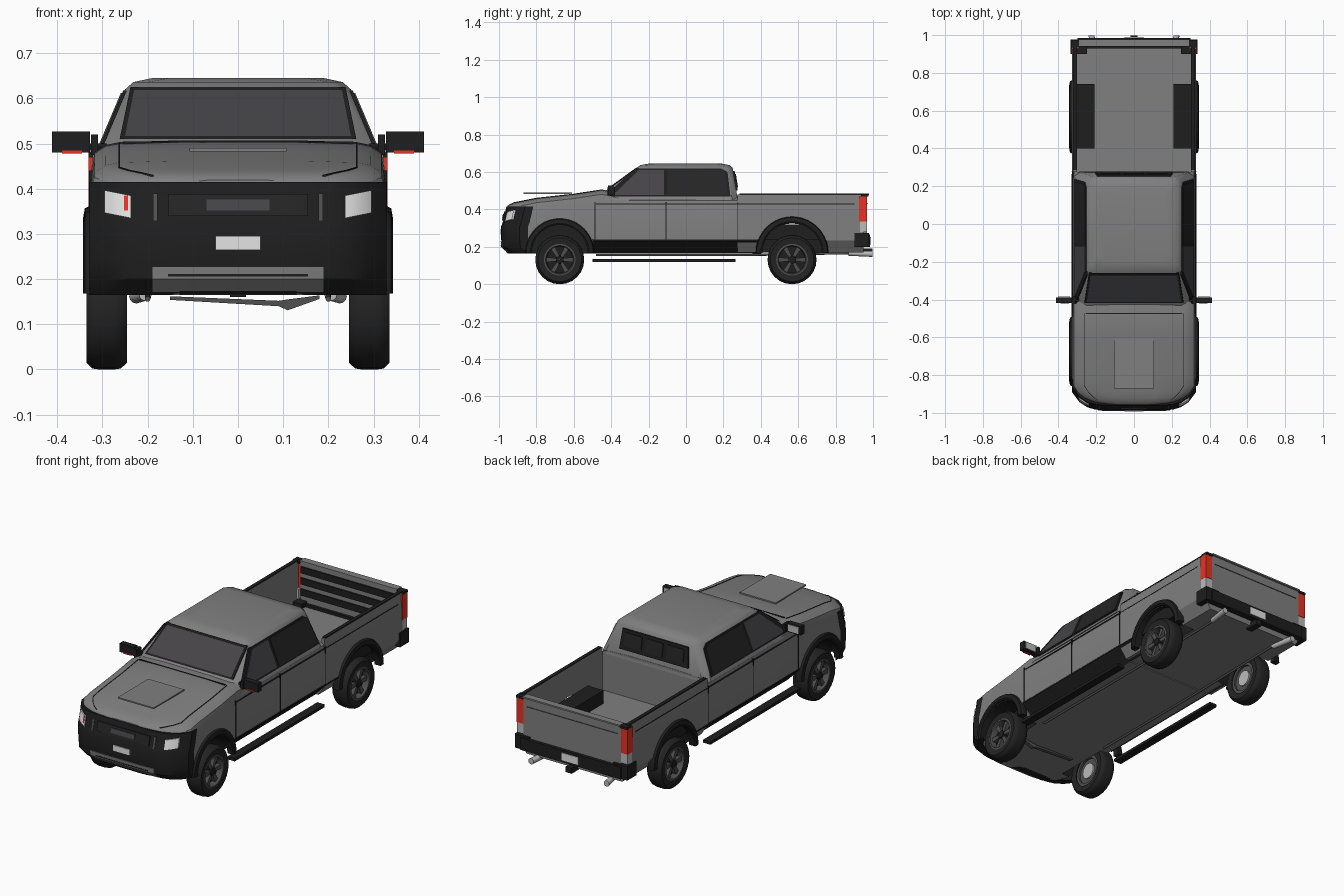
import bpy, bmesh, math
from mathutils import Vector

old = bpy.data.objects.get("Cube")
if old:
    bpy.data.objects.remove(old, do_unlink=True)


def material(name, r, g, b):
    m = bpy.data.materials.new(name)
    m.use_nodes = True
    m.diffuse_color = (r, g, b, 1)
    m.node_tree.nodes["Principled BSDF"].inputs["Base Color"].default_value = (r, g, b, 1)
    return m


PAINT = material("grey paint", .215, .215, .215)
TRIM = material("black trim", .013, .013, .013)
GLASS = material("tinted glass", .06, .057, .062)
DARK = material("dark glass", .018, .018, .019)
RUBBER = material("tyre rubber", .017, .017, .017)
RIM = material("rim metal", .08, .08, .08)
CHROME = material("light metal", .5, .5, .5)
WHITE = material("lamp white", .78, .78, .78)
RED = material("lamp red", .85, .035, .02)
SIDES = (("left", 1), ("right", -1))


def smooth(ob, angle):
    bpy.ops.object.select_all(action='DESELECT')
    ob.select_set(True)
    bpy.context.view_layer.objects.active = ob
    bpy.ops.object.shade_smooth_by_angle(angle=math.radians(angle))


def loft(name, rings, mat, caps=True, loop=False):
    """Skin a row of closed rings of points."""
    bm = bmesh.new()
    vs = [[bm.verts.new(p) for p in r] for r in rings]
    n = len(vs[0])
    rows = list(zip(vs, vs[1:])) + ([(vs[-1], vs[0])] if loop else [])
    for a, b in rows:
        for i in range(n):
            j = (i + 1) % n
            bm.faces.new((a[i], a[j], b[j], b[i]))
    if caps and not loop:
        bm.faces.new(vs[0])
        bm.faces.new(vs[-1][::-1])
    bmesh.ops.recalc_face_normals(bm, faces=bm.faces)
    me = bpy.data.meshes.new(name)
    bm.to_mesh(me)
    bm.free()
    me.materials.append(mat)
    ob = bpy.data.objects.new(name, me)
    bpy.context.collection.objects.link(ob)
    smooth(ob, 35)
    return ob


def box(name, x, y, z, mat):
    ring = lambda zz: [(x[0], y[0], zz), (x[1], y[0], zz), (x[1], y[1], zz), (x[0], y[1], zz)]
    return loft(name, [ring(z[0]), ring(z[1])], mat)


def boxes(name, x, y, z, mat):
    for side, s in SIDES:
        box(f"{side}_{name}", (s * x[0], s * x[1]), y, z, mat)


def lathe(name, profile, s, cy, cz, mat, n=24):
    """Spin (radius, x) pairs about an axis along x."""
    rings = []
    for k in range(n):
        a = math.tau * k / n
        rings.append([(s * x, cy + r * math.cos(a), cz + r * math.sin(a)) for r, x in profile])
    return loft(name, rings, mat, loop=True)


def lerp(table, v):
    if v <= table[0][0]:
        return table[0][1]
    for (a, p), (b, q) in zip(table, table[1:]):
        if v <= b:
            return p + (q - p) * (v - a) / (b - a)
    return table[-1][1]


def cut(ob, cutters, angle):
    ob.data.materials.append(TRIM)
    for c in cutters:
        m = ob.modifiers.new("arch", 'BOOLEAN')
        m.object, m.solver = c, 'EXACT'
    dg = bpy.context.evaluated_depsgraph_get()
    me = bpy.data.meshes.new_from_object(ob.evaluated_get(dg))
    ob.modifiers.clear()
    ob.data = me
    smooth(ob, angle)


# lower body: nose, hood and cab tub
HOOD = [(-.955, .415), (-.93, .432), (-.8, .458), (-.6, .48), (-.45, .503), (-.3, .47), (.275, .47)]
hood_z = lambda y: lerp(HOOD, y)
body_w = lambda y: .328 * min(1, (y + .957) / .1) ** .17


def body_ring(y):
    w, t = body_w(y), hood_z(y)
    half = [(w - .07, .165), (w, .24), (w, min(.4, t - .05)), (w - .01, t - .022),
            (w - .035, t - .006), (w - .065, t), (w * .4, t + .004)]
    return [(x, y, z) for x, z in half] + [(-x, y, z) for x, z in half[::-1]]


stations = [-.955, -.95, -.94, -.92, -.89, -.857, -.8, -.6, -.45, -.3, .275]
body = loft("lower_body", [body_ring(y) for y in stations], PAINT)

# cargo bed as one U section
half = [(.285, .17), (.328, .235), (.328, .4), (.321, .48), (.303, .48), (.303, .25)]
bed_ring = lambda y: [(x, y, z) for x, z in half] + [(-x, y, z) for x, z in half[::-1]]
bed = loft("cargo_bed", [bed_ring(.276), bed_ring(.95)], PAINT)

# wheel arches cut through the shells
AXLES = (("front", -.675, .185), ("rear", .567, .195))
cutters = []
for end, y, r in AXLES:
    for side, s in SIDES:
        ring = lambda x: [(s * x, y + (r - .03) * math.cos(math.tau * k / 32),
                           .16 + (r - .03) * math.sin(math.tau * k / 32)) for k in range(32)]
        c = loft("arch_cutter", [ring(.215), ring(.4)], PAINT)
        c.data.materials.append(TRIM)
        for p in c.data.polygons:
            p.material_index = 1
        cutters.append(c)
cut(body, cutters[:2], 25)
cut(bed, cutters[2:], 5)
for c in cutters:
    bpy.data.objects.remove(c, do_unlink=True)

# wheels and flares
TYRE = [(.085, .25), (.117, .246), (.129, .26), (.131, .275), (.131, .308), (.129, .322), (.117, .335), (.085, .331)]
for end, y, r in AXLES:
    for side, s in SIDES:
        tag = f"{end}_{side}"
        lathe(tag + "_tyre", TYRE, s, y, .131, RUBBER)
        lathe(tag + "_rim", [(.088, .255), (.088, .33), (.076, .332), (.07, .312), (.07, .255)], s, y, .131, RIM)
        lathe(tag + "_wheel_back", [(.001, .266), (.072, .266), (.072, .274), (.001, .274)], s, y, .131, RIM)
        lathe(tag + "_brake_disc", [(.001, .258), (.042, .258), (.042, .268), (.001, .268)], s, y, .131, CHROME)
        lathe(tag + "_wheel_dish", [(.001, .29), (.072, .29), (.072, .3), (.001, .3)], s, y, .131, TRIM)
        lathe(tag + "_hub", [(.001, .285), (.024, .285), (.02, .326), (.001, .328)], s, y, .131, TRIM, 12)
        for k in range(6):
            a = math.tau * k / 6
            d, e = Vector((0, math.cos(a), math.sin(a))), Vector((0, -math.sin(a), math.cos(a)))
            c = Vector((0, y, .131))
            ring = lambda x: [c + Vector((s * x, 0, 0)) + d * u + e * v
                              for u, v in ((.018, -.008), (.073, -.013), (.073, .013), (.018, .008))]
            loft(f"{tag}_spoke_{k + 1}", [ring(.298), ring(.32)], RIM)
        rings = []
        for k in range(21):
            a = math.pi * k / 20
            rings.append([(s * x, y + q * math.cos(a), .168 + q * math.sin(a)) for q, x in
                          ((r - .036, .305), (r - .036, .338), (r - .028, .343), (r - .006, .339), (r, .325), (r, .305))])
        loft(tag + "_flare", rings, TRIM)

# greenhouse: rings stacked in z as (z, half width, front y, rear y, corner inset)
CAB = [(.45, .322, -.499, .277, .06), (.62, .25, -.265, .25, .02), (.636, .232, -.246, .237, .03), (.645, .19, -.2, .19, .04)]


def cab_ring(z, w, f, b, c):
    pts = [(w, f + c), (w - c, f), (c - w, f), (-w, f + c), (-w, b - .03), (.03 - w, b), (w - .03, b), (w, b - .03)]
    return [(x, y, z) for x, y in pts]


loft("cab", [cab_ring(*r) for r in CAB], PAINT)
cab_w = lambda z: lerp([(r[0], r[1]) for r in CAB], z)
cab_f = lambda z: lerp([(r[0], r[2]) for r in CAB], z)
cab_b = lambda z: lerp([(r[0], r[3]) for r in CAB], z)


def side_glass(name, pts, mat, lift):
    for side, s in SIDES:
        loft(f"{side}_{name}", [[(s * (cab_w(z) + d), y, z) for y, z in pts] for d in (-.005, lift)], mat)


side_glass("window_surround", [(-.435, .468), (-.272, .618), (.19, .618), (.222, .6), (.238, .468)], TRIM, .003)
side_glass("front_window", [(-.39, .478), (-.25, .612), (-.118, .612), (-.118, .478)], GLASS, .006)
side_glass("rear_window", [(-.1, .478), (-.1, .612), (.185, .612), (.21, .598), (.222, .478)], DARK, .006)


def end_glass(name, y_at, out, x0, x1, z0, z1, x2, x3, mat, lift):
    pts = [(x0, z0), (x1, z0), (x3, z1), (x2, z1)]
    loft(name, [[(x, y_at(z) + out * d, z) for x, z in pts] for d in (-.005, lift)], mat)


end_glass("windshield_seal", cab_f, -1, -.262, .262, .51, .625, -.238, .238, TRIM, .003)
end_glass("windshield", cab_f, -1, -.25, .25, .517, .619, -.23, .23, GLASS, .006)
end_glass("rear_window_frame", cab_b, 1, -.205, .205, .5, .605, -.195, .195, TRIM, .008)
for k in (-1, 0, 1):
    end_glass(f"rear_pane_{k + 2}", cab_b, 1, k * .125 - .05, k * .125 + .05, .52, .59, k * .125 - .05, k * .125 + .05, DARK, .012)

# front fascia and panels that follow its curve
LEAN = [(.165, .04), (.2, .004), (.24, 0), (.31, 0), (.33, .008), (.415, .028)]


def front_panel(name, x0, x1, z0, z1, mat, lift=.003, depth=.01, slant=0):
    zs = [z0] + [z for z, _ in LEAN if z0 < z < z1] + [z1]
    rings = []
    for k in range(17):
        x = x0 + (x1 - x0) * k / 16
        y = lambda z: -.988 + .11 * abs(x / .335) ** 6 + lerp(LEAN, z) - lift
        up = slant * abs(x - x0)
        rings.append([(x, y(z), z + up) for z in zs] + [(x, y(z) + depth, z + up) for z in zs[::-1]])
    loft(name, rings, mat)


front_panel("front_fascia", -.329, .329, .165, .415, TRIM, 0, .045)
front_panel("front_valance", -.19, .19, .17, .228, PAINT, .004)
front_panel("valance_slot", -.155, .155, .206, .211, TRIM, .006)
front_panel("valance_lip", -.13, .13, .166, .174, TRIM, .006)
front_panel("grille", -.155, .155, .34, .388, DARK, .006)
front_panel("grille_badge_plate", -.07, .07, .352, .376, GLASS, .009)
front_panel("front_plate", -.05, .05, .265, .295, WHITE, .005)
for side, s in SIDES:
    front_panel(side + "_headlamp", s * .237, s * .295, .335, .385, WHITE, .004, .01, .2)
    front_panel(side + "_grille_mesh", s * .178, s * .188, .33, .39, RIM, .003)
front_panel("right_marker_lamp", -.252, -.243, .352, .385, RED, .007)

# hood scoop and seams
box("hood_scoop", (-.107, .107), (-.87, -.61), (.483, .49), PAINT)
box("hood_rear_seam", (-.255, .255), (-.476, -.47), (.49, .505), TRIM)
seam = [-.935, -.92, -.89, -.857, -.8, -.6, -.472]
for side, s in SIDES:
    loft(side + "_hood_seam", [[(s * (body_w(y) - .065 + dx), y, hood_z(y) + dz) for dx, dz in
         ((-.002, -.005), (.002, -.005), (.002, .002), (-.002, .002))] for y in seam], TRIM)
    # rocker panel tucked under the doors
    sill = [(.329, .238), (.329, .232), (.262, .163), (.255, .18), (.318, .238)]
    loft(side + "_rocker", [[(s * x, y, z) for x, z in sill] for y in (-.495, .4)], TRIM)

# side trim, door seams, steps and mirrors
boxes("step", (.287, .331), (-.5, .265), (.12, .135), TRIM)
for k, y in enumerate((-.487, -.107, .277)):
    boxes(f"door_seam_{k + 1}", (.32, .33), (y - .002, y + .002), (.24, .44), TRIM)
boxes("body_crease", (.31, .3265), (-.48, .9), (.427, .432), TRIM)
boxes("bed_rail", (.303, .322), (.285, .95), (.478, .485), TRIM)
boxes("wheel_housing", (.21, .304), (.4, .74), (.24, .32), TRIM)
boxes("mirror_arm", (.29, .34), (-.41, -.39), (.485, .5), TRIM)
boxes("mirror_foot", (.31, .325), (-.42, -.38), (.475, .52), TRIM)
boxes("mirror_shell", (.328, .412), (-.418, -.388), (.48, .527), TRIM)
boxes("mirror_glass", (.338, .402), (-.39, -.385), (.486, .522), CHROME)
boxes("mirror_lamp", (.345, .39), (-.421, -.41), (.478, .485), RED)

# tailgate, lamps, rear bumper
box("tailgate", (-.29, .29), (.945, .968), (.252, .48), PAINT)
box("tailgate_cap", (-.29, .29), (.94, .978), (.478, .486), PAINT)
box("tailgate_crease", (-.27, .27), (.965, .971), (.43, .434), RIM)
for k in range(3):
    box(f"tailgate_rib_{k + 1}", (-.285, .285), (.938, .947), (.3 + k * .06, .335 + k * .06), TRIM)
boxes("tail_lamp", (.29, .331), (.948, .969), (.335, .47), RED)
boxes("tail_lamp_wrap", (.318, .331), (.925, .969), (.335, .47), RED)
boxes("tail_lamp_cap", (.29, .331), (.935, .975), (.47, .482), TRIM)
boxes("reverse_lamp", (.29, .33), (.93, .967), (.28, .335), CHROME)
boxes("rear_bumper_corner", (.25, .335), (.9, .978), (.2, .275), TRIM)
box("rear_bumper", (-.3, .3), (.93, .985), (.2, .265), TRIM)
box("rear_plate", (-.05, .05), (.98, .989), (.212, .252), WHITE)

# underside: exhausts, hitch and steering link
def pipe(x, y, z, r):
    return [(x + r * math.cos(math.tau * k / 12), y, z + r * math.sin(math.tau * k / 12)) for k in range(12)]


for side, s in SIDES:
    loft(side + "_exhaust_pipe", [pipe(s * .2, -.48, .156, .006), pipe(s * .2, .3, .156, .006), pipe(s * .2, .88, .166, .006)], RIM)
    loft(side + "_exhaust_tip", [pipe(s * .205, .87, .166, .014), pipe(s * .225, .998, .162, .016)], CHROME)
box("hitch", (-.018, .018), (.92, .998), (.16, .19), TRIM)
bar = lambda x, z, h: [(x, -.69, z - h), (x, -.67, z - h), (x, -.67, z + h), (x, -.69, z + h)]
loft("steering_link", [bar(-.15, .158, .004), bar(.09, .146, .006), bar(.11, .143, .012), bar(.18, .16, .004)], RIM)
